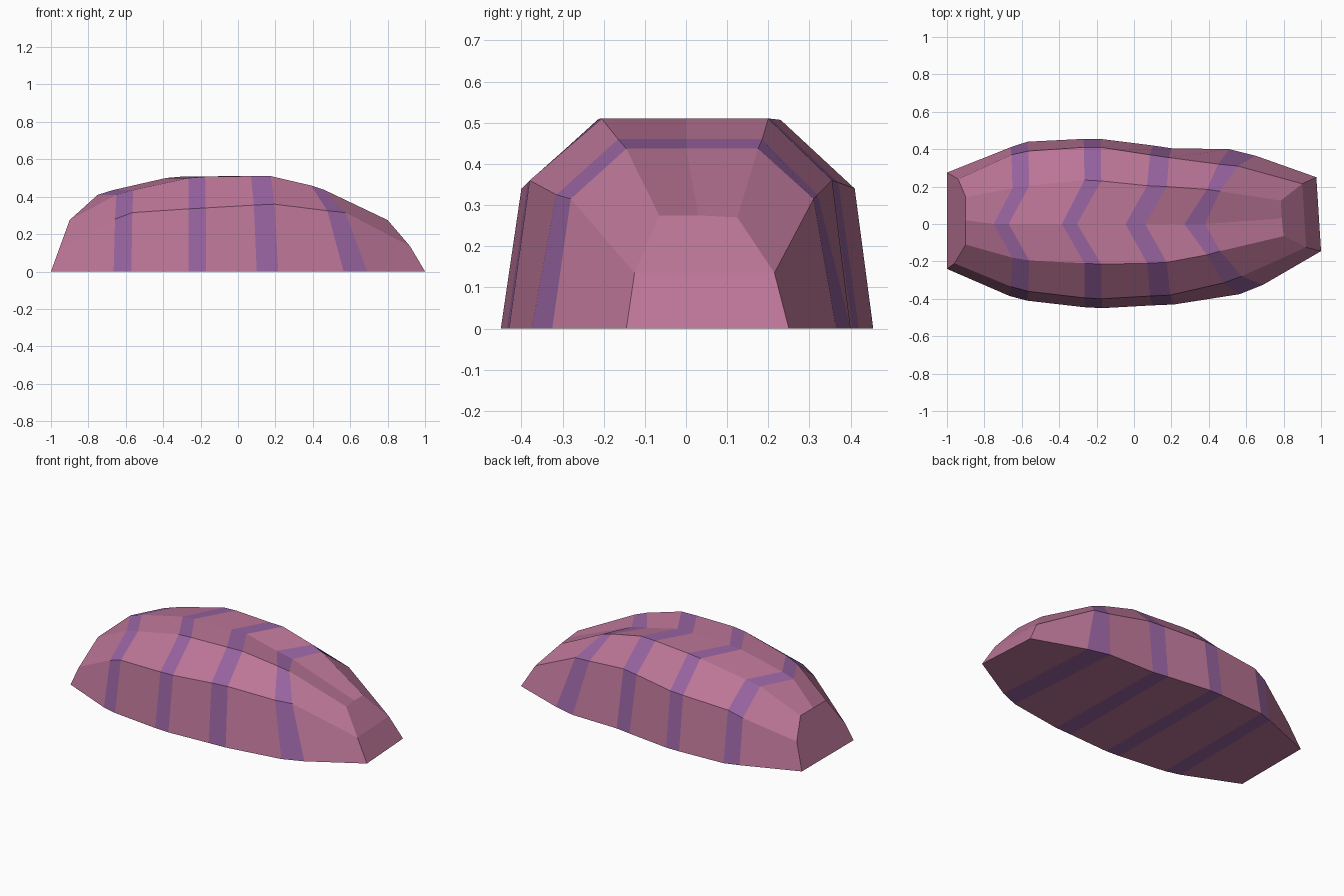
import bpy, bmesh

# Stripe-edge sections, left to right:
# bottom x front, x back, y front, y back | middle y front, y back, z | top x, y front, y back | ridge x, z
SECTIONS = [
    (-.665, -.66, -.385, .41, -.335, .37, .28, -.65, -.18, .19, -.75, .41),
    (-.57, -.57, -.41, .44, -.36, .39, .315, -.56, -.195, .205, -.67, .435),
    (-.265, -.27, -.445, .455, -.395, .41, .335, -.265, -.21, .235, -.385, .50),
    (-.17, -.18, -.45, .455, -.40, .41, .34, -.175, -.215, .23, -.305, .507),
    (.10, .10, -.435, .42, -.385, .37, .355, .07, -.21, .205, -.045, .51),
    (.215, .20, -.43, .405, -.38, .355, .36, .175, -.205, .20, .06, .51),
    (.565, .51, -.375, .40, -.315, .32, .325, .39, -.165, .185, .27, .46),
    (.69, .65, -.325, .365, -.28, .31, .315, .46, -.145, .175, .38, .437),
]
LEFT_END = [(-1, -.24, 0), (-.96, -.21, .11), (-.9, -.11, .275), (-.9, .02, .275),
            (-.9, .145, .275), (-.94, .24, .16), (-1, .275, 0)]
RIGHT_END = [(1, -.145, 0), (.92, -.125, .135), (.8, -.065, .275), (.79, .03, .275),
             (.785, .125, .27), (.9, .215, .135), (.975, .25, 0)]


def section(bxf, bxb, byf, byb, myf, myb, mz, tx, tyf, tyb, cx, cz):
    return [(bxf, byf, 0), ((bxf + tx) / 2, myf, mz), (tx, tyf, cz), (cx, 0, cz),
            (tx, tyb, cz), ((bxb + tx) / 2, myb, mz), (bxb, byb, 0)]


def material(name, color):
    m = bpy.data.materials.new(name)
    m.diffuse_color = (*color, 1)
    return m


# Faceted shell lofted through the sections; every second span is a stripe
bm = bmesh.new()
rings = [[bm.verts.new(p) for p in ring]
         for ring in [LEFT_END] + [section(*s) for s in SECTIONS] + [RIGHT_END]]
for i, (a, b) in enumerate(zip(rings, rings[1:])):
    for j in range(7):
        k = (j + 1) % 7
        bm.faces.new((a[j], b[j], b[k], a[k])).material_index = i % 2

# End caps: one sloping panel on the left, two on the right
bm.faces.new(rings[0])
r = rings[-1]
bm.faces.new((r[0], r[1], r[5], r[6]))
bm.faces.new(r[1:6])
bmesh.ops.recalc_face_normals(bm, faces=bm.faces)

mesh = bpy.data.meshes.new("striped_shell")
bm.to_mesh(mesh)
bm.free()
mesh.materials.append(material("pink_shell", (.50, .18, .31)))
mesh.materials.append(material("purple_stripe", (.31, .125, .35)))
bpy.context.collection.objects.link(bpy.data.objects.new("striped_shell", mesh))
